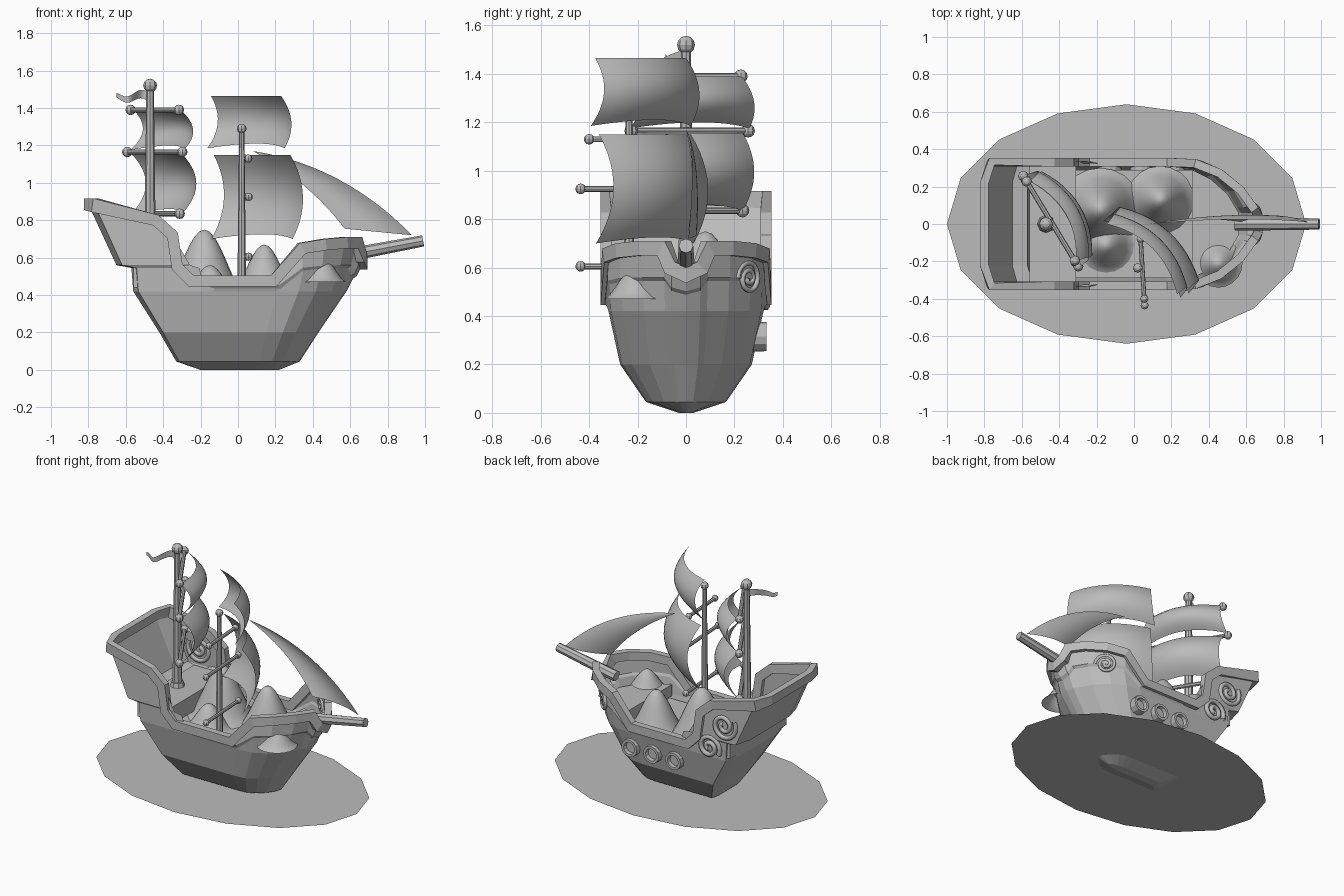
import bpy, bmesh, math
from mathutils import Vector, Matrix

if "Cube" in bpy.data.objects:
    bpy.data.objects.remove(bpy.data.objects["Cube"], do_unlink=True)

grey = bpy.data.materials.new("plain_grey")
grey.use_nodes = True
grey.diffuse_color = (0.5, 0.5, 0.5, 1)
grey.node_tree.nodes["Principled BSDF"].inputs["Base Color"].default_value = (0.5, 0.5, 0.5, 1)


def finish(name, bm, smooth=False, solid=True):
    if solid:
        bmesh.ops.recalc_face_normals(bm, faces=bm.faces)
    for f in bm.faces:
        f.smooth = smooth
    me = bpy.data.meshes.new(name)
    bm.to_mesh(me)
    bm.free()
    me.materials.append(grey)
    ob = bpy.data.objects.new(name, me)
    bpy.context.collection.objects.link(ob)
    return ob


def bridge(bm, a, b):
    for i in range(len(a)):
        j = (i + 1) % len(a)
        bm.faces.new((a[i], a[j], b[j], b[i]))


def rod(bm, a, b, r1, r2, sides=8):
    a, b = Vector(a), Vector(b)
    d = b - a
    m = Matrix.Translation((a + b) / 2) @ d.to_track_quat('Z', 'Y').to_matrix().to_4x4()
    bmesh.ops.create_cone(bm, cap_ends=True, segments=sides, radius1=r1, radius2=r2, depth=d.length, matrix=m)


def ball(bm, p, r):
    bmesh.ops.create_uvsphere(bm, u_segments=8, v_segments=6, radius=r, matrix=Matrix.Translation(p))


def patch(name, point, nu=12, nv=12):
    # Smooth open sheet from a function of u and v
    bm = bmesh.new()
    g = [[bm.verts.new(point(i / nu, j / nv)) for i in range(nu + 1)] for j in range(nv + 1)]
    for j in range(nv):
        for i in range(nu):
            bm.faces.new((g[j][i], g[j][i + 1], g[j + 1][i + 1], g[j + 1][i]))
    bmesh.ops.remove_doubles(bm, verts=bm.verts, dist=0.0005)
    finish(name, bm, True, False)


def prism(name, plan, z0, z1):
    bm = bmesh.new()
    lo = [bm.verts.new((x, y, z0)) for x, y in plan]
    hi = [bm.verts.new((x, y, z1)) for x, y in plan]
    bridge(bm, lo, hi)
    bm.faces.new(lo)
    bm.faces.new(hi)
    finish(name, bm)


# Rail path, stern to bow, mirrored into a loop
half = [(-.80, 0, .885), (-.80, .22, .885), (-.765, .33, .88), (-.44, .33, .80), (-.35, .33, .72),
        (-.325, .33, .55), (-.25, .33, .475), (.19, .33, .475), (.34, .32, .65), (.46, .27, .67),
        (.57, .18, .68), (.635, .09, .68), (.66, .06, .60), (.67, 0, .57)]
loop = [Vector(p) for p in half + [(x, -y, z) for x, y, z in half[-2:0:-1]]]

# Rail trim with a rectangular section
bm = bmesh.new()
rings = []
for i, p in enumerate(loop):
    d0 = (p - loop[i - 1]).normalized()
    d1 = (loop[(i + 1) % len(loop)] - p).normalized()
    t = (d0 + d1).normalized()
    n = Vector((-t.y, t.x, 0)).normalized()
    b = n.cross(t) / max(.6, t.dot(d1))
    rings.append([bm.verts.new(p + n * sn * .023 + b * sb * .03)
                  for sn, sb in ((1, 1), (1, -1), (-1, -1), (-1, 1))])
for i in range(len(rings)):
    bridge(bm, rings[i - 1], rings[i])
finish("rail_trim", bm)

# Hull: levels below the rail (height, stern x, bow x, half width)
levels = [(.45, -.65, .635, .335), (.435, -.57, .615, .325), (.42, -.56, .58, .32),
          (.20, -.42, .43, .272), (.045, -.33, .33, .165), (0, -.20, .22, .03)]
bm = bmesh.new()
prev = [bm.verts.new(p) for p in loop]
for k, (z, xs, xb, hw) in enumerate(levels):
    ring = []
    for p in loop:
        u = (p.x + .80) / 1.47
        lift = .11 * min(1, max(0, (p.z - .475) / .2)) if k < 2 else 0
        ring.append(bm.verts.new((xs + u * (xb - xs), p.y / .33 * hw, z + lift)))
    bridge(bm, prev, ring)
    prev = ring
bm.faces.new(prev)
finish("hull", bm)

# Decks
prism("aft_deck", [(-.56, -.315), (-.31, -.315), (-.31, .315), (-.56, .315)], .44, .56)
prism("main_deck", [(-.46, -.29), (.33, -.29), (.33, .29), (-.46, .29)], .38, .40)
prism("fore_deck", [(.31, -.29), (.41, -.24), (.5, -.16), (.56, -.06), (.56, .06), (.5, .16), (.41, .24), (.31, .29)],
      .42, .50)

# Cargo mounds
for name, x, y, z0, z1, r in (("mound_left", -.18, .08, .40, .75, .22), ("mound_middle", .14, .13, .40, .67, .18),
                              ("mound_low", -.15, -.11, .40, .56, .15), ("mound_fore", .45, -.21, .47, .60, .13)):
    def bell(u, v, x=x, y=y, z0=z0, z1=z1, r=r):
        a = -2 * math.pi * u
        h = .5 + .5 * math.cos(math.pi * v)
        return (x + r * v * math.cos(a), y + r * v * math.sin(a), z0 + (z1 - z0) * h ** .8)
    patch(name, bell, 20, 8)

# Aft mast with three yards
bm = bmesh.new()
rod(bm, (-.47, 0, .55), (-.47, 0, 1.52), .032, .02)
rod(bm, (-.47, 0, .55), (-.47, 0, .59), .05, .04)
ball(bm, (-.47, 0, 1.52), .037)
finish("aft_mast", bm)
bm = bmesh.new()
for z, s in ((1.39, .92), (1.165, 1.05), (.835, .95)):
    c, d = Vector((-.445, .015, z)), Vector((.14, -.23, 0)) * s
    rod(bm, c - d, c + d, .014, .014)
    for e in (-1, 1):
        ball(bm, c + d * e, .028)
finish("aft_yards", bm)

# Fore mast with three yards
bm = bmesh.new()
rod(bm, (.02, -.235, .39), (.02, -.235, 1.28), .024, .014)
ball(bm, (.02, -.235, 1.29), .026)
finish("fore_mast", bm)
bm = bmesh.new()
for z, s in ((.605, 1), (.925, 1), (1.13, .82)):
    c, d = Vector((.045, -.24, z)), Vector((.012, -.195, 0)) * s
    rod(bm, c - d, c + d, .012, .012)
    for e in (-1, 1):
        ball(bm, c + d * e, .022)
finish("fore_yards", bm)


# Square sails bellied toward the bow
def sail(name, p1, p2, z0, z1, flare, across, down):
    a, b = Vector((*p1, 0)), Vector((*p2, 0))
    d = b - a
    belly = Vector((-d.y, d.x, 0)).normalized()

    def point(u, v):
        w = .5 + (u - .5) * (1 + flare * v)
        q = a + d * w + belly * (across * 4 * u * (1 - u) + down * 4 * v * (1 - v))
        q.z = z1 + (z0 - z1) * v + .025 * 4 * u * (1 - u) * v
        return q
    patch(name, point)


sail("aft_top_sail", (-.56, .23), (-.31, -.20), 1.175, 1.39, .15, .08, .07)
sail("aft_main_sail", (-.57, .235), (-.30, -.215), .835, 1.155, .0, .08, .09)
sail("fore_top_sail", (-.145, 0), (.23, -.375), 1.185, 1.465, .1, .08, .065)
sail("fore_main_sail", (-.13, .02), (.28, -.36), .70, 1.15, .06, .08, .09)


# Triangular sail at the bow
def jib(u, v):
    top, tip, clew = Vector((.08, 0, 1.17)), Vector((.93, .01, .72)), Vector((.57, .01, .755))
    q = (top * (1 - v) + clew * v) * (1 - u) + (top * (1 - v) + tip * v) * u
    curve = 4 * v * (1 - v)
    return q + Vector((.03 * curve, .035 * 4 * u * (1 - u) * v + .02 * curve, (.02 + .055 * u) * curve))


patch("jib_sail", jib)

# Bowsprit
bm = bmesh.new()
rod(bm, (.54, 0, .605), (.99, 0, .69), .036, .03)
finish("bowsprit", bm)

# Waving pennant
patch("pennant", lambda u, v: (-.48 - .17 * u, -.01 - .1 * u + .025 * math.sin(8 * u),
                               1.46 + (.5 - v) * .05 * (1 - .5 * u) + .015 * math.sin(7 * u)), 12, 2)


# Scroll ornaments on the decorated side
def scroll(name, centre, r, yaw, turns, start, thick):
    cu = bpy.data.curves.new(name, 'CURVE')
    cu.dimensions = '3D'
    cu.bevel_depth = thick
    cu.bevel_resolution = 1
    sp = cu.splines.new('POLY')
    n = 32
    sp.points.add(n)
    for i, p in enumerate(sp.points):
        k = i / n
        a = start + turns * 2 * math.pi * k
        rr = r * (1 - .85 * k)
        h = rr * math.cos(a)
        p.co = (centre[0] + h * math.cos(yaw), centre[1] - h * math.sin(yaw), centre[2] + rr * math.sin(a), 1)
    cu.materials.append(grey)
    bpy.context.collection.objects.link(bpy.data.objects.new(name, cu))


scroll("stern_scroll_upper", (-.53, .335, .67), .095, 0, 1.8, 2.6, .016)
scroll("stern_scroll_lower", (-.41, .33, .49), .085, 0, -1.8, 3.6, .016)
scroll("bow_scroll", (.46, .26, .555), .072, .7, 2.0, 0, .011)

# Portholes on the same side
for i, x in enumerate((-.13, .04, .21)):
    bm = bmesh.new()
    m = Matrix.Translation((x, .312, .315)) @ Matrix.Rotation(math.pi / 2, 4, 'X')
    grid = [[bm.verts.new(m @ Vector((r * math.cos(a), r * math.sin(a), -h))) for a in
             [2 * math.pi * k / 12 for k in range(12)]]
            for r, h in ((.064, -.06), (.060, .02), (.042, .02), (.038, -.005))]
    for g0, g1 in zip(grid, grid[1:]):
        bridge(bm, g0, g1)
    bm.faces.new(grid[-1])
    finish("porthole_%d" % (i + 1), bm)

# Water disc the hull sits in
bm = bmesh.new()
bm.faces.new([bm.verts.new((-.04 + .96 * math.cos(k * math.pi / 8), .64 * math.sin(k * math.pi / 8), .03))
              for k in range(16)])
finish("water_disc", bm, False, False)
